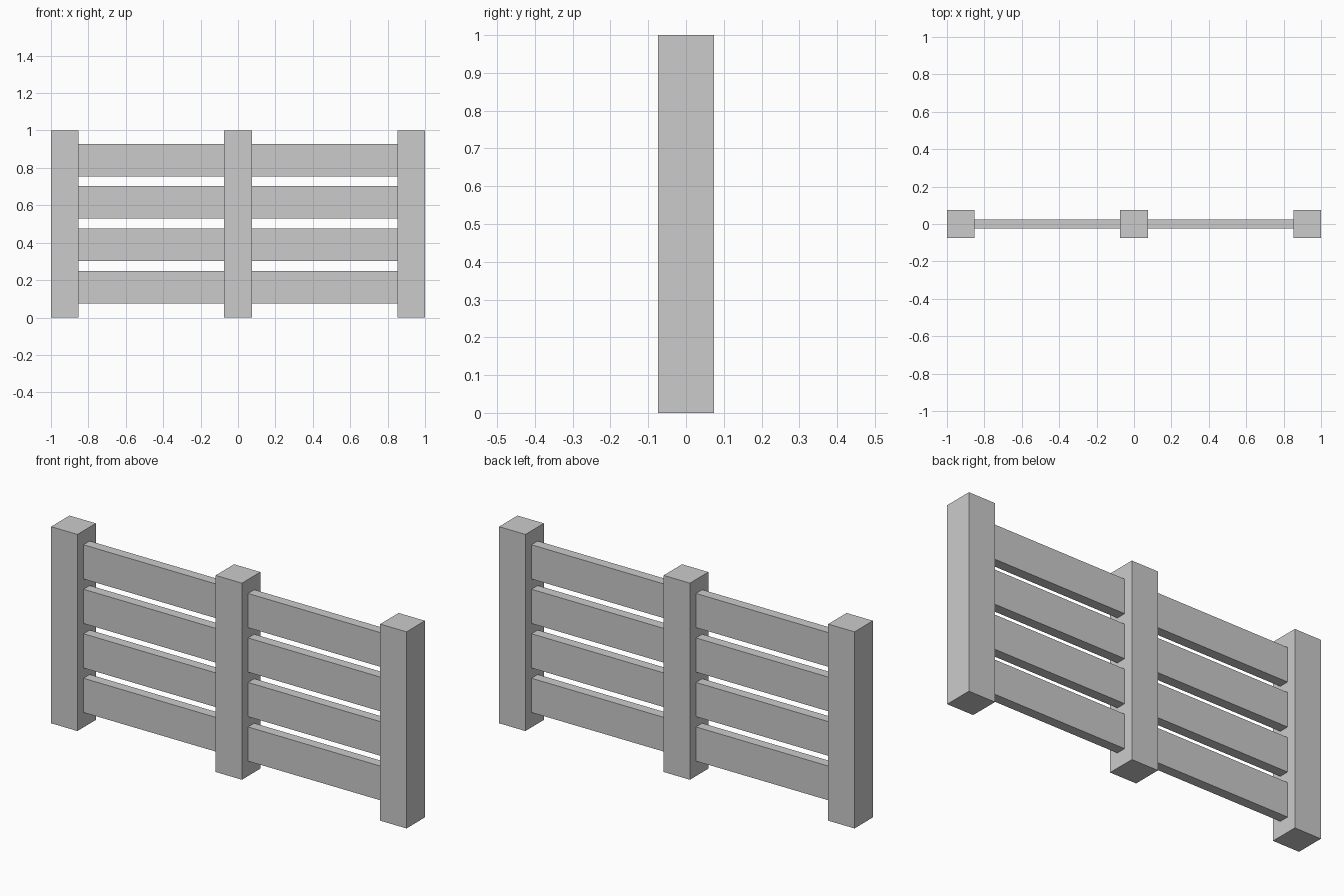
import bpy

if "Cube" in bpy.data.objects:
    bpy.data.objects.remove(bpy.data.objects["Cube"])

POST = 0.148          # square post width
RAIL_H, RAIL_T = 0.174, 0.05


def box(name, centre, size):
    bpy.ops.mesh.primitive_cube_add(size=1, location=centre)
    obj = bpy.context.object
    obj.name = name
    obj.scale = size
    bpy.ops.object.transform_apply(location=False, rotation=False, scale=True)
    return obj


# Three upright posts
post_x = 1 - POST / 2
for side, x in (("left", -post_x), ("middle", 0), ("right", post_x)):
    box(f"{side}_post", (x, 0, 0.5), (POST, POST, 1))

# Four rails in each bay, fitted between the posts
bay = post_x - POST
for side, sign in (("left", -1), ("right", 1)):
    for i in range(4):
        box(f"{side}_rail_{i + 1}",
            (sign * post_x / 2, 0, 0.163 + i * 0.2263),
            (bay, RAIL_T, RAIL_H))
